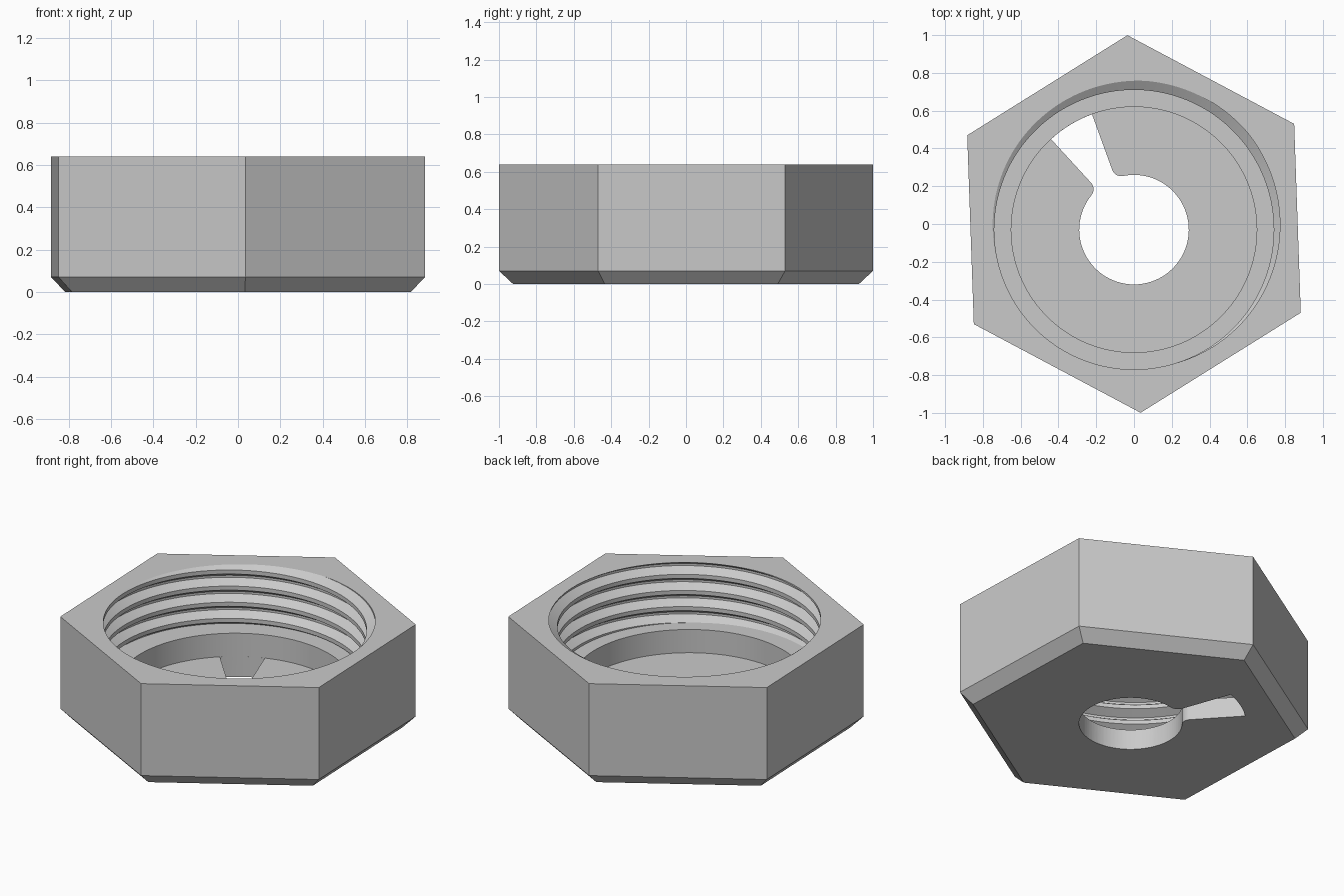
import bpy, bmesh
from math import sin, cos, radians, floor
from mathutils import Vector

if "Cube" in bpy.data.objects:
    bpy.data.objects.remove(bpy.data.objects["Cube"])

HEIGHT, CHAMFER, FLOOR, LEDGE = 0.64, 0.07, 0.126, 0.27
CREST, ROOT, SHOULDER, HOLE = 0.74, 0.79, 0.65, 0.29
PITCH, BORE_Y, TURN, STEPS = 0.1, -0.03, 92, 180
THREAD_START = 288
# Thread profile over one pitch: (fraction, radius)
THREAD = [(0, CREST), (0.25, CREST), (0.56, ROOT), (0.69, ROOT), (1, CREST)]

steel = bpy.data.materials.new("grey steel")
steel.use_nodes = True
grey = (0.59, 0.59, 0.59, 1)
steel.diffuse_color = grey
steel.node_tree.nodes["Principled BSDF"].inputs["Base Color"].default_value = grey


def polar(radius, degrees, z=0.0, y=0.0):
    a = radians(degrees)
    return Vector((radius * cos(a), radius * sin(a) + y, z))


def hex_point(i, scale, z):
    """Point on the hexagon outline, evenly spaced along each side."""
    side, part = divmod(i, STEPS // 6)
    a = polar(scale, TURN + 60 * side, z)
    b = polar(scale, TURN + 60 * (side + 1), z)
    return a.lerp(b, part / (STEPS // 6))


def thread_radius(t):
    t -= floor(t)
    for (f0, r0), (f1, r1) in zip(THREAD, THREAD[1:]):
        if t <= f1:
            return r0 + (r1 - r0) * (t - f0) / (f1 - f0)
    return CREST


def thread_column(angle):
    """Helical thread section at one angle, trimmed to the top and the ledge."""
    start = HEIGHT + PITCH * (angle - THREAD_START) / 360
    points = []
    for k in range(3, -9, -1):
        for f, _ in reversed(THREAD[:-1]):
            z = min(HEIGHT, max(LEDGE, start + (k + f) * PITCH))
            points.append(polar(thread_radius((z - start) / PITCH), angle, z, BORE_Y))
    return points


def make_object(name, bm):
    bmesh.ops.recalc_face_normals(bm, faces=bm.faces)
    mesh = bpy.data.meshes.new(name)
    bm.to_mesh(mesh)
    bm.free()
    mesh.materials.append(steel)
    obj = bpy.data.objects.new(name, mesh)
    bpy.context.collection.objects.link(obj)
    return obj


# Hexagonal body lofted around the threaded bore
bm = bmesh.new()
columns = []
for i in range(STEPS + 1):
    angle = TURN + 360 * i / STEPS
    column = [Vector((0, BORE_Y, 0)), hex_point(i, 0.925, 0),
              hex_point(i, 1, CHAMFER), hex_point(i, 1, HEIGHT)]
    column += thread_column(angle)
    column += [polar(SHOULDER, angle, LEDGE, BORE_Y),
               polar(SHOULDER, angle, FLOOR, BORE_Y), Vector((0, BORE_Y, FLOOR))]
    columns.append([bm.verts.new(p) for p in column])
for left, right in zip(columns, columns[1:]):
    for j in range(len(left) - 1):
        bm.faces.new((left[j], right[j], right[j + 1], left[j + 1]))
bmesh.ops.remove_doubles(bm, verts=bm.verts, dist=0.00002)
body = make_object("hex_nut_body", bm)

# Keyhole outline: round hole with a filleted radial slot
FILLET, SLOT_A, SLOT_B, SPREAD = 0.05, 110, 132.5, 8.46


def arc(radius, start, end, count, centre=Vector()):
    return [centre + polar(radius, start + (end - start) * i / count)
            for i in range(count + 1)]


centre_a = polar(HOLE + FILLET, SLOT_A - SPREAD)
centre_b = polar(HOLE + FILLET, SLOT_B + SPREAD)
outline = arc(HOLE, SLOT_B + SPREAD, SLOT_A - SPREAD + 360, 72)
outline += arc(FILLET, SLOT_A - SPREAD + 180, SLOT_A + 90, 8, centre_a)[1:]
outline += arc(SHOULDER - 0.0003, SLOT_A, SLOT_B, 10)
outline += arc(FILLET, SLOT_B + 270, SLOT_B + SPREAD + 180, 8, centre_b)[:-1]

bm = bmesh.new()
base = bm.faces.new([bm.verts.new(p + Vector((0, BORE_Y, -0.1))) for p in outline])
top = bmesh.ops.extrude_face_region(bm, geom=[base])
bmesh.ops.translate(bm, vec=(0, 0, 0.3),
                    verts=[v for v in top["geom"] if isinstance(v, bmesh.types.BMVert)])
cutter = make_object("keyhole_cutter", bm)
cutter.hide_render = True

# Cut the keyhole through the floor
cut = body.modifiers.new("keyhole", "BOOLEAN")
cut.operation = "DIFFERENCE"
cut.solver = "EXACT"
cut.object = cutter
bpy.ops.object.select_all(action="DESELECT")
body.select_set(True)
bpy.context.view_layer.objects.active = body
bpy.ops.object.modifier_apply(modifier=cut.name)
bpy.data.objects.remove(cutter)
bpy.ops.object.shade_smooth_by_angle(angle=radians(25))
